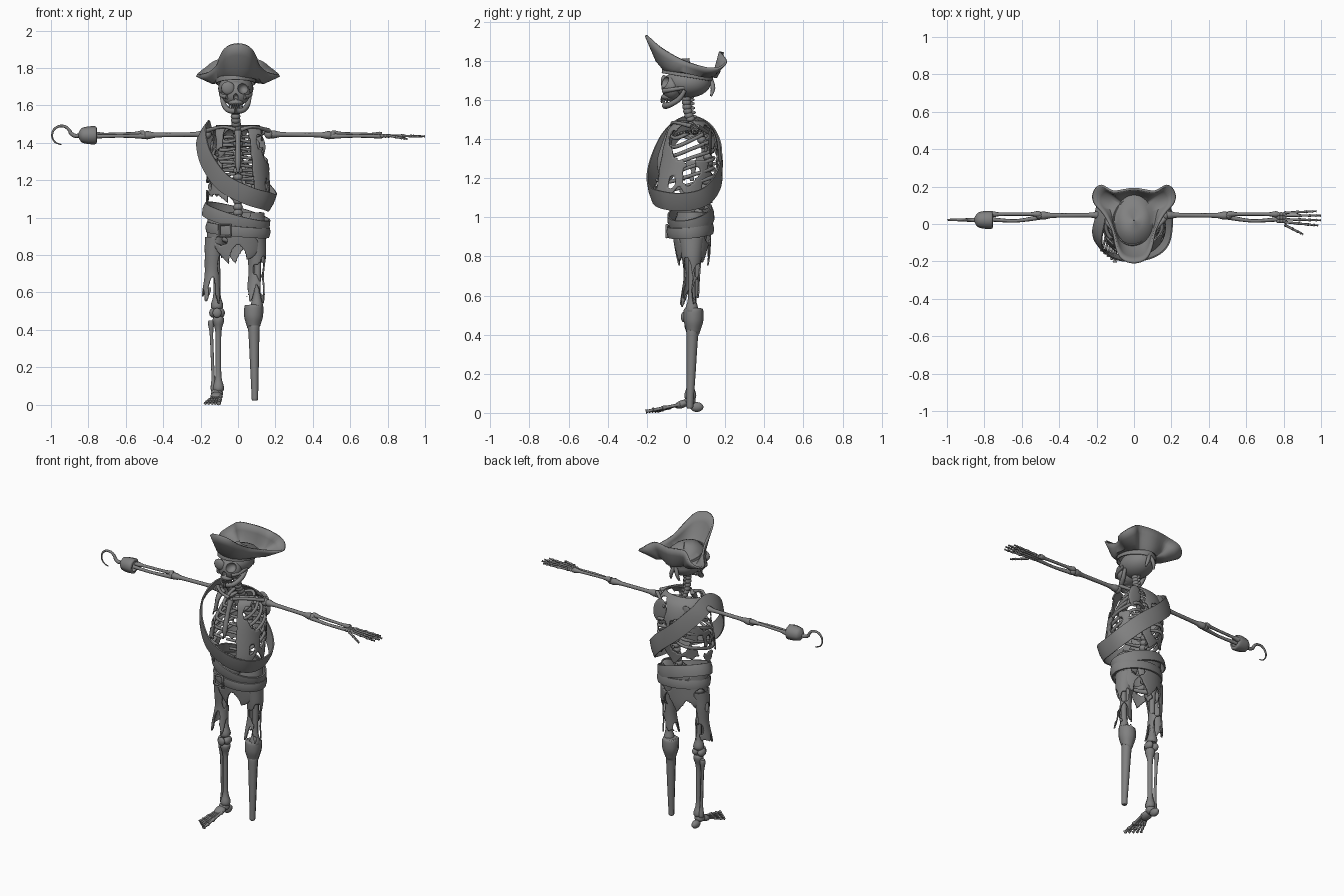
import bpy, bmesh, random
from math import sin, cos, pi, radians
from mathutils import Vector, Matrix

random.seed(4)
cube = bpy.data.objects.get("Cube")
if cube:
    bpy.data.objects.remove(cube)

grey = bpy.data.materials.new("weathered grey")
grey.use_nodes = True
tone = (0.22, 0.22, 0.22, 1)
grey.diffuse_color = tone
grey.node_tree.nodes["Principled BSDF"].inputs["Base Color"].default_value = tone
parts = []


def add(name, bm):
    """Turn a bmesh into a named, painted object."""
    bmesh.ops.recalc_face_normals(bm, faces=bm.faces)
    mesh = bpy.data.meshes.new(name)
    bm.to_mesh(mesh)
    bm.free()
    mesh.materials.append(grey)
    obj = bpy.data.objects.new(name, mesh)
    bpy.context.collection.objects.link(obj)
    parts.append(obj)
    return obj


def bake(obj):
    """Evaluated mesh of a curve or modified object."""
    return bpy.data.meshes.new_from_object(obj.evaluated_get(bpy.context.evaluated_depsgraph_get()))


def smooth(pts, n=5, closed=False):
    """Catmull-Rom samples through points of any dimension."""
    p, out = [Vector(q) for q in pts], []
    m = len(p)
    pick = (lambda i: p[i % m]) if closed else (lambda i: p[max(0, min(m - 1, i))])
    for i in range(m if closed else m - 1):
        a, b, c, d = (pick(i + k) for k in (-1, 0, 1, 2))
        for t in (j / n for j in range(n)):
            out.append(b + (c - a) * (t / 2) + (a * 2 - b * 5 + c * 4 - d) * (t * t / 2)
                       + (b * 3 - a - c * 3 + d) * (t ** 3 / 2))
    return out if closed else out + [p[-1]]


def tube(name, pts, n=5):
    """Round tube through (x, y, z, radius) points."""
    data = bpy.data.curves.new(name, "CURVE")
    data.dimensions, data.bevel_depth, data.bevel_resolution = "3D", 1, 2
    data.use_fill_caps = True
    path = smooth(pts, n)
    spline = data.splines.new("POLY")
    spline.points.add(len(path) - 1)
    for sp, q in zip(spline.points, path):
        sp.co, sp.radius = (*q[:3], 1), max(q[3], .001)
    temp = bpy.data.objects.new(name, data)
    bpy.context.collection.objects.link(temp)
    bm = bmesh.new()
    bm.from_mesh(bake(temp))
    bpy.data.objects.remove(temp)
    return add(name, bm)


def bone(name, a, b, r, knob=1.8):
    """Straight bone with swollen ends."""
    a, b = Vector(a), Vector(b)
    steps = ((0, .6), (.03, 1), (.08, .9), (.2, .1), (.5, 0), (.8, .1), (.92, .9), (.97, 1), (1, .6))
    return tube(name, [(*a.lerp(b, t), r * (1 + (knob - 1) * k)) for t, k in steps], 3)


def ball(name, loc, size, tilt=0, axis="Y", seg=20):
    bm = bmesh.new()
    mat = Matrix.Translation(loc) @ Matrix.Rotation(tilt, 4, axis) @ Matrix.Diagonal((*size, 1))
    bmesh.ops.create_uvsphere(bm, u_segments=seg, v_segments=seg * 2 // 3, radius=1, matrix=mat)
    return add(name, bm)


def band(name, pts, width, centre, thick=.012, upright=0):
    """Closed strap facing away from a centre; upright flattens that facing to the horizontal."""
    path, c = smooth(pts, 8, True), Vector(centre)
    bm, rings = bmesh.new(), []
    for i, p in enumerate(path):
        along = (path[(i + 1) % len(path)] - path[i - 1]).normalized()
        out = p - c
        out.z *= 1 - upright
        out = (out - along * out.dot(along)).normalized()
        side = along.cross(out) * width / 2
        rings.append([bm.verts.new(p + side * s + out * thick * k)
                      for s, k in ((-1, 0), (-1, .6), (0, 1), (1, .6), (1, 0))])
    for i, r in enumerate(rings):
        for j in range(5):
            bm.faces.new((rings[i - 1][j], rings[i - 1][(j + 1) % 5], r[(j + 1) % 5], r[j]))
    return add(name, bm)


def cloth(name, sections, keep, nu=72, nv=30):
    """Torn sleeve through (z, cx, cy, rx, ry) sections; angle 0 is the front."""
    rows = smooth(sections, max(2, nv // (len(sections) - 1)))
    bm = bmesh.new()
    angles = [2 * pi * i / nu - pi for i in range(nu)]
    grid = [[bm.verts.new((cx + rx * sin(a), cy - ry * cos(a), z)) for a in angles]
            for z, cx, cy, rx, ry in rows]
    for j in range(len(rows) - 1):
        for i, a in enumerate(angles):
            if keep(a, rows[j][0]):
                k = (i + 1) % nu
                bm.faces.new((grid[j][i], grid[j][k], grid[j + 1][k], grid[j + 1][i]))
    bmesh.ops.delete(bm, geom=[v for v in bm.verts if not v.link_faces], context="VERTS")
    for _ in range(3):
        edge = [v for v in bm.verts if v.is_boundary]
        bmesh.ops.smooth_vert(bm, verts=edge, factor=.5, use_axis_x=True, use_axis_y=True, use_axis_z=True)
    obj = add(name, bm)
    solid = obj.modifiers.new("thickness", "SOLIDIFY")
    solid.thickness = .008
    return obj


def holed(a, z, holes):
    return any(((a - h[0]) / h[2]) ** 2 + ((z - h[1]) / h[3]) ** 2 < 1 for h in holes)


def jag(a, count, depth):
    return depth * abs((a * count / pi) % 2 - 1) + depth * .4 * sin(a * 5 + 1)


# Skull with carved sockets and nose
HX = -.012
skull = ball("skull", (HX, .012, 1.69), (.094, .116, .078), seg=32)
face = ball("face_bone", (HX, -.07, 1.665), (.078, .056, .068), seg=28)
cutters = [ball("cutter", (HX + s * .041, -.125, 1.692), (.031, .05, .031)) for s in (-1, 1)]
cutters.append(ball("cutter", (HX, -.135, 1.643), (.014, .04, .02)))
for obj in (skull, face):
    for cut in cutters:
        mod = obj.modifiers.new("socket", "BOOLEAN")
        mod.operation, mod.object, mod.solver = "DIFFERENCE", cut, "EXACT"
    obj.data = bake(obj)
    obj.modifiers.clear()
for cut in cutters:
    parts.remove(cut)
    bpy.data.objects.remove(cut)
ball("eye_patch", (HX - .042, -.113, 1.692), (.036, .016, .035))
ball("upper_jaw", (HX, -.085, 1.615), (.042, .042, .022))
for s in (-1, 1):
    tube("cheekbone", [(HX + s * .045, -.115, 1.645, .013), (HX + s * .075, -.075, 1.652, .011),
                       (HX + s * .082, -.01, 1.662, .009)])
    tube("jaw_side", [(HX + s * .076, -.005, 1.65, .01), (HX + s * .064, -.035, 1.605, .014),
                      (HX + s * .04, -.085, 1.575, .015), (HX, -.108, 1.57, .017)])
for i in range(-3, 4):
    for z in (1.592, 1.604):
        ball("tooth", (HX + i * .011, -.125 + abs(i) ** 2 * .003, z), (.005, .005, .008), seg=8)
loop = [(HX + .097 * sin(k * pi / 6), .008 - .122 * cos(k * pi / 6), 1.735 + .02 * cos(k * pi / 6)) for k in range(12)]
band("head_scarf", loop, .04, (HX, 0, 1.72), .008)
for s in (-1, 1):
    tube("scarf_tail", [(HX, .125, 1.71, .012), (HX + s * .02, .138, 1.66, .012), (HX + s * .03, .128, 1.62, .006)])

# Three-cornered hat: low crown and turned-up brim in one skin
half = [(.06, -.18, 1.915), (.088, -.125, 1.868), (.108, -.03, 1.812), (.155, .055, 1.78), (.212, .12, 1.765),
        (.215, .17, 1.77), (.178, .2, 1.8), (.11, .168, 1.845)]
rim = smooth([(0, -.2, 1.932)] + half + [(0, .182, 1.845)] + [(-x, y, z) for x, y, z in reversed(half)], 4, True)
bm, rings = bmesh.new(), []
for grow, lift, mix in ((.02, .058, 0), (.45, .054, 0), (.8, .036, 0), (1, .008, 0), (1, -.008, .35), (1, -.005, .7), (1, 0, 1)):
    ring = []
    for p in rim:
        d = Vector((p.x, p.y - .02, 0)).normalized()
        base = Vector((d.x * .104 * grow, .02 + d.y * .135 * grow, 1.735 - d.y * .02 + lift))
        v = base.lerp(p, mix)
        v.z += lift * (mix > 0)
        ring.append(bm.verts.new(v))
    rings.append(ring)
for inner, outer in zip(rings, rings[1:]):
    for i in range(len(rim)):
        bm.faces.new((inner[i - 1], inner[i], outer[i], outer[i - 1]))
bm.faces.new(rings[0])
add("hat", bm).modifiers.new("thickness", "SOLIDIFY").thickness = .012

# Spine, as a string of vertebrae
for p in smooth([(HX, .0, 1.62), (HX, .015, 1.52), (0, .07, 1.42), (0, .115, 1.28), (0, .09, 1.12), (0, .05, .98)], 5):
    ball("vertebra", p, (.026, .024, .021), seg=12)
    ball("spine_process", p + Vector((0, .022, -.006)), (.007, .02, .01), seg=8)

# Rib cage
tube("breastbone", [(0, -.07, 1.46, .02), (0, -.1, 1.4, .014), (0, -.13, 1.3, .016), (0, -.14, 1.24, .006)])
for s in (-1, 1):
    for i in range(7):
        z, w = 1.475 - i * .045, .085 + .065 * min(1, i / 3)
        back, front = .05 + .06 * min(1, i / 3), -.075 - .015 * min(i, 5)
        reach = .012 if i < 5 else .04 * (i - 4)
        tube("rib", [(s * .01, back, z, .008), (s * w * .65, back + .025, z, .01), (s * w, .03, z - .035, .01),
                     (s * w * .85, front * .6, z - .07, .01), (s * reach, front, z - .06, .008)])
    tube("collarbone", [(s * .015, -.07, 1.47, .012), (s * .08, -.06, 1.485, .008), (s * .165, .03, 1.465, .013)])
    ball("shoulder_blade", (s * .1, .125, 1.39), (.045, .009, .075), s * -.2)
    ball("shoulder_joint", (s * .165, .045, 1.445), (.024, .024, .024))
    tube("blade_ridge", [(s * .06, .135, 1.42, .007), (s * .165, .06, 1.465, .012)])
    # Arms
    bone("upper_arm", (s * .17, .048, 1.445), (s * .5, .045, 1.44), .012)
    ball("elbow", (s * .505, .045, 1.44), (.022, .019, .021))
    bone("forearm_outer", (s * .5, .053, 1.45), (s * .77, .052, 1.442), .009)
    tube("forearm_inner", [(s * .5, .037, 1.435, .014), (s * .63, .017, 1.436, .009), (s * .77, .025, 1.434, .012)])

# Left hand
for k in range(9):
    ball("wrist_bone", (.772 + .016 * (k % 3), .016 + .018 * (k // 3), 1.437), (.013, .012, .011), seg=10)
for base, tip, end in ((.06, .068, .975), (.045, .045, 1), (.025, .02, 1), (.01, -.008, .985), (-.005, -.055, .905)):
    a, b = Vector((.805, base, 1.438)), Vector((end, tip, 1.434 if end > .95 else 1.42))
    for t0, t1, r in ((0, .42, .0065), (.42, .7, .006), (.7, .88, .0055), (.88, 1, .0045)):
        bone("finger_bone", a.lerp(b, t0), a.lerp(b, t1), r, 1.4)

# Right hook in its cup
tube("hook_cup", [(-.755, .022, 1.44, .03), (-.76, .022, 1.44, .047), (-.8, .022, 1.44, .047),
                  (-.835, .022, 1.44, .038), (-.852, .022, 1.44, .014)])
tube("hook", [(-.84, .022, 1.44, .011), (-.87, .022, 1.437, .011), (-.893, .022, 1.45, .01)]
     + [(-.944 + .05 * cos(a), .022, 1.44 + .05 * sin(a), .0095 - .0014 * a) for a in (.6, 1.2, 1.9, 2.6, 3.3, 4, 4.7)])

# Pelvis
for s in (-1, 1):
    ball("hip_wing", (s * .085, .045, .96), (.022, .075, .08), s * .5)
    tube("pubic_arch", [(s * .1, .03, .9, .025), (s * .05, -.03, .88, .016), (0, -.045, .885, .014)])
    tube("seat_bone", [(s * .09, .05, .89, .022), (s * .06, .05, .83, .016), (s * .02, -.02, .86, .012)])
ball("tail_bone", (0, .09, .94), (.045, .022, .07))

# Right leg and foot
KX = -.112
for x, top in ((KX, (-.115, .03, .91)), (.1, (.11, .03, .91))):
    ball("hip_joint", top, (.03, .03, .03))
    bone("thigh_bone", top, (x, .03, .51), .018)
ball("knee_cap", (KX, -.012, .49), (.024, .014, .026))
for s in (-1, 1):
    ball("knee_knob", (KX + s * .02, .025, .49), (.022, .032, .026))
bone("shin_bone", (-.105, .022, .47), (-.105, .022, .07), .015, 2)
bone("calf_bone", (-.145, .035, .45), (-.13, .03, .07), .009)
ball("ankle", (-.112, .02, .06), (.032, .03, .026))
ball("heel", (-.11, .055, .03), (.022, .034, .025))
ball("instep", (-.115, -.02, .045), (.032, .04, .02), .35, "X")
for k in range(5):
    a, b = Vector((-.093 - k * .01, -.03, .043)), Vector((-.103 - k * .018, -.205 + k * .015, .007))
    for t0, t1 in ((0, .5), (.5, .78), (.78, 1)):
        bone("toe_bone", a.lerp(b, t0), a.lerp(b, t1), .008 if k == 0 else .006, 1.5)

# Wooden leg
tube("wooden_leg", [(.085, .038, .535, .038), (.085, .038, .525, .05), (.083, .038, .47, .05), (.083, .036, .42, .036),
                    (.085, .032, .39, .03), (.088, .026, .2, .023), (.09, .021, .06, .018), (.09, .02, .03, .017),
                    (.09, .02, .022, .013)])

# Torn vest
rips = [(s * 1.5, 1.385, .65, .105) for s in (-1, 1)]
rips += [(random.uniform(-pi, pi), random.uniform(1.14, 1.34), random.uniform(.1, .3),
          random.uniform(.015, .04)) for _ in range(32)]
rips += [(.8, 1.4, .13, .04), (2.5, 1.4, .35, .07), (-2.9, 1.3, .4, .06)]


def vest_keep(a, z):
    gap = -.35 if z < 1.22 else -.55
    return (a < gap or a > .45 + (1.25 - z) * .5) and z > 1.085 + jag(a, 9, .045) and not holed(a, z, rips)


cloth("torn_vest", [(1.07, 0, -.02, .17, .155), (1.14, 0, -.014, .172, .16), (1.25, 0, .005, .168, .16),
                    (1.37, 0, .018, .162, .145), (1.45, 0, .02, .152, .118), (1.495, 0, .02, .115, .07)], vest_keep, 120, 40)

# Torn breeches
hip_rips = [(.9, .9, .2, .03), (-2, .88, .3, .03), (2.6, .9, .3, .03), (-.6, .87, .25, .02), (0, 1.02, .5, .05)]
cloth("torn_breeches", [(.75, -.01, .035, .1, .08), (.82, -.01, .035, .148, .09), (.93, -.01, .03, .155, .098), (1.03, -.01, .035, .15, .092)],
      lambda a, z: z > .77 + jag(a, 7, .06) and not holed(a, z, hip_rips), 96, 30)
for name, x, foot in (("right_breeches_leg", -.13, -.142), ("left_breeches_leg", .1, .095)):
    tears = [(random.uniform(-pi, pi), random.uniform(.6, .82), random.uniform(.3, .6), random.uniform(.025, .06)) for _ in range(9)]
    cloth(name, [(.54, foot, .01, .058, .05), (.6, foot, .02, .05, .047), (.7, (x + foot) / 2, .03, .042, .042),
                 (.8, x, .03, .05, .052), (.9, x * .9, .03, .058, .065)],
          lambda a, z: z > .555 + jag(a, 4, .06) and not holed(a, z, tears), 48, 36)

# Shoulder sash and belts
band("shoulder_sash", [(-.178, .02, 1.475), (-.193, -.07, 1.42), (-.165, -.135, 1.31), (-.08, -.175, 1.19), (.05, -.175, 1.12),
                       (.15, -.12, 1.09), (.18, -.01, 1.08), (.165, .1, 1.11), (.08, .165, 1.2), (-.06, .172, 1.32), (-.16, .115, 1.43)],
     .1, (0, 0, 1.25), upright=.5)


def belt(name, centre, lean, pitch, rx, ry, width):
    ring = [(centre[0] + rx * sin(k * pi / 6), centre[1] - ry * cos(k * pi / 6),
             centre[2] + lean * sin(k * pi / 6) - pitch * cos(k * pi / 6)) for k in range(12)]
    band(name, ring, width, centre, .014)


belt("upper_belt", (-.01, .025, 1), -.045, .022, .166, .105, .07)
belt("lower_belt", (.0, .022, .935), -.015, .01, .16, .108, .055)
tube("belt_buckle", [(x, -.098, z, .008) for x, z in ((-.1, .9), (-.1, .96), (-.04, .96), (-.04, .9), (-.1, .9))], 1)

# Soft shading with crisp folds
bpy.ops.object.select_all(action="DESELECT")
for obj in parts:
    obj.select_set(True)
bpy.context.view_layer.objects.active = parts[0]
bpy.ops.object.shade_smooth_by_angle(angle=radians(50))
